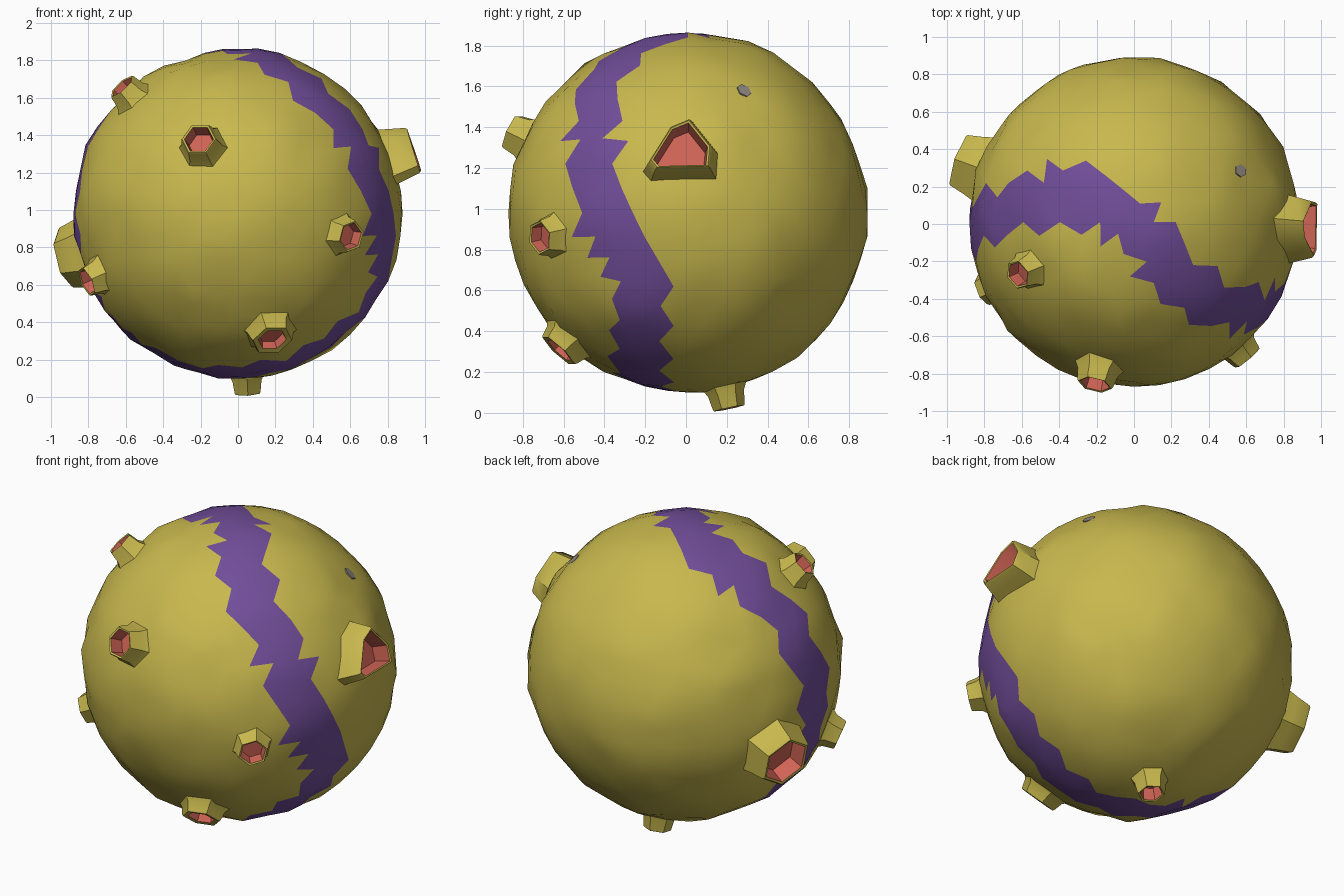
import bpy, bmesh, math
from mathutils import Vector, noise
from mathutils.bvhtree import BVHTree

if "Cube" in bpy.data.objects:
    bpy.data.objects.remove(bpy.data.objects["Cube"])

C = Vector((0, 0.01, 0.98))   # centre of the ball
R = 0.88                      # ball radius


def material(name, rgb):
    m = bpy.data.materials.new(name)
    m.diffuse_color = (*rgb, 1)
    m.use_nodes = True
    m.node_tree.nodes["Principled BSDF"].inputs["Base Color"].default_value = m.diffuse_color
    return m


YELLOW = material("mustard skin", (0.58, 0.48, 0.075))
PURPLE = material("purple band", (0.165, 0.075, 0.32))
RED = material("coral inside", (0.62, 0.125, 0.09))
GREY = material("grey spot", (0.30, 0.26, 0.23))


def finish(name, bm, mats, angle=40):
    me = bpy.data.meshes.new(name)
    bm.to_mesh(me)
    bm.free()
    for m in mats:
        me.materials.append(m)
    for p in me.polygons:
        p.use_smooth = True
    me.set_sharp_from_angle(angle=math.radians(angle))
    ob = bpy.data.objects.new(name, me)
    bpy.context.collection.objects.link(ob)
    ob.location = C
    return ob


def frame(d):
    """Two tangents of a direction; the second one points up."""
    ref = Vector((0, 0, 1)) if abs(d.z) < 0.9 else Vector((0, 1, 0))
    u = ref.cross(d).normalized()
    return u, d.cross(u)


# centre line of the painted band that winds round the ball
BAND = [Vector(p).normalized() for p in (
    (0, 0, .87), (.2, -.25, .81), (.45, -.42, .62), (.6, -.46, .42),
    (.72, -.46, .15), (.77, -.4, -.1), (.8, -.24, -.3), (.66, -.2, -.52),
    (.45, -.25, -.7), (.15, -.24, -.83), (-.2, -.1, -.85), (-.5, -.03, -.72),
    (-.75, 0, -.45), (-.87, -.03, -.1), (-.87, -.03, .2), (-.75, .05, .5),
    (-.45, .14, .74), (-.2, .13, .85))]


def band_distance(p):
    best = 9
    for a, b in zip(BAND, BAND[1:] + BAND[:1]):
        t = max(0, min(1, (p - a).dot(b - a) / (b - a).length_squared))
        best = min(best, (p - a.lerp(b, t)).length)
    return best


# lumpy ball
bm = bmesh.new()
bmesh.ops.create_icosphere(bm, subdivisions=4, radius=R)
for v in bm.verts:
    n = v.co.normalized()
    v.co = n * (R + 0.022 * noise.noise(n * 5) + 0.012 * noise.noise(n * 11))
for f in bm.faces:
    f.material_index = int(band_distance(f.calc_center_median().normalized()) < 0.158)
tree = BVHTree.FromBMesh(bm)
finish("lumpy_ball", bm, [YELLOW, PURPLE], 60)


def spout(name, d, tip, r, mouth=0.8, flare=1.5, sides=6, spin=0, outline=None):
    """Hollow spout: flared base, straight neck, thin lip and coloured inside."""
    d = Vector(d).normalized()
    u, w = frame(d)
    rb = r * flare
    base = math.sqrt(R * R - rb * rb) - 0.025
    floor = max(tip - 0.10, 0.895)
    profile = [(rb, base), (r * 1.12, 0.5 * (R + tip) - 0.025), (r, tip - 0.01),
               (r * 0.94, tip), (r * mouth, tip - 0.004), (r * mouth * 0.88, floor)]
    shape = outline or [(math.cos(spin + i * math.tau / sides),
                         math.sin(spin + i * math.tau / sides)) for i in range(sides)]
    bm = bmesh.new()
    rings = [[bm.verts.new(d * h + (u * x + w * y) * q) for x, y in shape]
             for q, h in profile]
    k = len(shape)
    for j in range(len(rings) - 1):
        for i in range(k):
            f = bm.faces.new((rings[j][i], rings[j][(i + 1) % k],
                              rings[j + 1][(i + 1) % k], rings[j + 1][i]))
            f.material_index = int(j == len(rings) - 2)
    bm.faces.new(rings[-1]).material_index = 1
    finish(name, bm, [YELLOW, RED])


# small spouts
spout("front_spout", (-.21, -.87, .40), 0.98, 0.098, 0.82)
spout("upper_left_spout", (-.62, -.28, .68), 0.965, 0.085, 0.82, spin=0.4)
spout("front_right_spout", (.60, -.72, -.12), 0.955, 0.09, 0.82, spin=0.3)
spout("lower_front_spout", (.18, -.62, -.66), 0.945, 0.115, 0.68, 1.55)
spout("lower_left_spout", (-.80, -.36, -.36), 0.96, 0.088, 0.82, spin=0.2)
spout("bottom_spout", (.05, .2, -.95), 0.98, 0.08, 0.8, 1.5, spin=0.5)

# large side spouts, the right one with a lopsided mouth
spout("right_spout", (.95, -.03, .31), 1.0, 0.16, 0.87, 1.25,
      outline=[(.85, -.55), (.9, .12), (.22, 1.0), (-.35, .75), (-1.0, -.35), (-.8, -.6)])
spout("left_spout", (-.90, .32, -.23), 1.01, 0.165, 0.85, 1.3, spin=0.5)

# tiny grey spot, a thin plate lying on the skin
d = Vector((.58, .28, .61)).normalized()
hit, nrm, _, _ = tree.ray_cast(d * 2, -d)
u, w = frame(nrm)
bm = bmesh.new()
ring = []
for i in range(6):
    a = i * math.tau / 6 + 0.5
    ring.append(bm.verts.new(hit + (u * math.cos(a) + w * math.sin(a) * 1.15) * 0.036 + nrm * 0.004))
top = bm.faces.new(ring)
side = bmesh.ops.extrude_face_region(bm, geom=[top])
bmesh.ops.translate(bm, verts=[g for g in side["geom"] if isinstance(g, bmesh.types.BMVert)],
                    vec=-nrm * 0.008)
bmesh.ops.recalc_face_normals(bm, faces=bm.faces)
finish("grey_spot", bm, [GREY])
